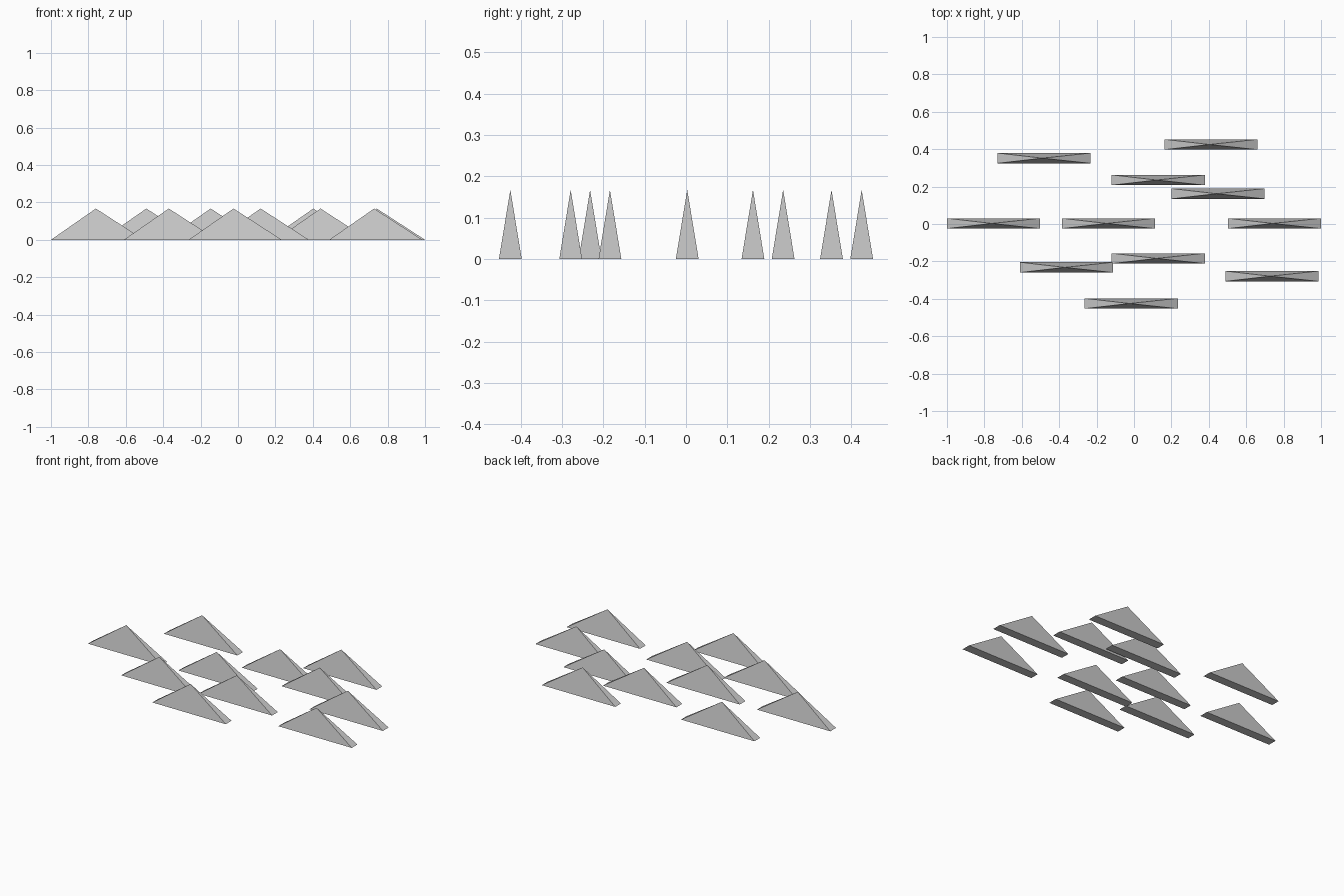
import bpy, bmesh

if "Cube" in bpy.data.objects:
    bpy.data.objects.remove(bpy.data.objects["Cube"])

LENGTH, WIDTH, HEIGHT = 0.498, 0.055, 0.167
APEX_SHIFT = -0.009  # peak sits slightly left of the base centre


def spike(name, x, y):
    """Long, thin four-sided pyramid standing on the ground."""
    bm = bmesh.new()
    base = [bm.verts.new((sx * LENGTH / 2, sy * WIDTH / 2, 0))
            for sx, sy in ((-1, -1), (1, -1), (1, 1), (-1, 1))]
    apex = bm.verts.new((APEX_SHIFT, 0, HEIGHT))
    bm.faces.new(base[::-1])
    for i in range(4):
        bm.faces.new((base[i], base[(i + 1) % 4], apex))
    mesh = bpy.data.meshes.new(name)
    bm.to_mesh(mesh)
    bm.free()
    obj = bpy.data.objects.new(name, mesh)
    obj.location = (x, y, 0)
    bpy.context.collection.objects.link(obj)


# Scattered spikes, back row to front row
positions = [
    (0.412, 0.425), (-0.481, 0.352), (0.130, 0.235), (0.450, 0.162),
    (-0.751, 0.003), (-0.137, 0.003), (0.751, 0.003),
    (0.130, -0.184), (-0.361, -0.232), (0.737, -0.279), (-0.015, -0.425),
]
for n, (x, y) in enumerate(positions, 1):
    spike(f"spike_{n:02d}", x, y)
